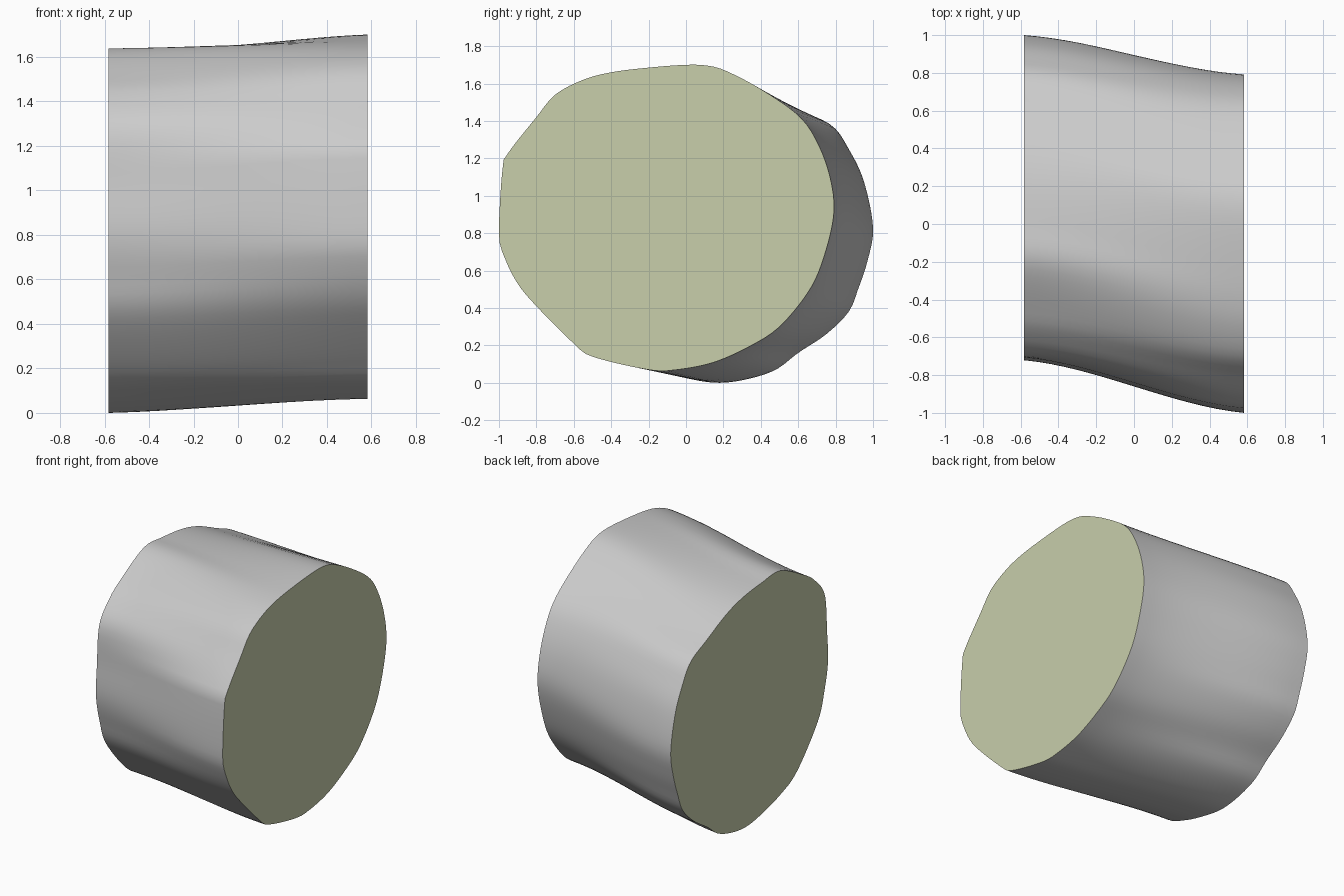
import bpy, bmesh, math
from mathutils import Vector

cube = bpy.data.objects.get("Cube")
if cube:
    bpy.data.objects.remove(cube, do_unlink=True)


def material(name, rgb):
    mat = bpy.data.materials.new(name)
    mat.use_nodes = True
    mat.diffuse_color = (*rgb, 1)
    mat.node_tree.nodes["Principled BSDF"].inputs["Base Color"].default_value = (*rgb, 1)
    return mat


# Outlines (y, z) of the two sawn ends, clockwise from the top
LEFT_END = [(0, 1.70), (.12, 1.695), (.22, 1.665), (.4, 1.57), (.6, 1.43), (.7, 1.29),
            (.77, 1.1), (.79, .9), (.73, .65), (.65, .48), (.5, .3), (.35, .2), (.15, .11),
            (-.05, .07), (-.2, .07), (-.5, .14), (-.6, .21), (-.8, .41), (-.9, .53),
            (-.97, .67), (-1, .8), (-.98, 1.15), (-.95, 1.23), (-.8, 1.42), (-.7, 1.54),
            (-.55, 1.62), (-.4, 1.66), (-.2, 1.685)]
RIGHT_END = [(-.2, 1.63), (0, 1.625), (.22, 1.6), (.4, 1.55), (.6, 1.46), (.78, 1.375),
             (.87, 1.25), (.95, 1.08), (1, .83), (.97, .65), (.92, .5), (.87, .38), (.75, .26),
             (.6, .16), (.48, .07), (.33, .02), (.17, 0), (0, .025), (-.2, .08), (-.38, .17),
             (-.61, .43), (-.68, .61), (-.72, .8), (-.71, 1.02), (-.685, 1.28),
             (-.575, 1.42), (-.46, 1.5)]
SIDES, RINGS, HALF = 128, 16, .583


def radii(outline, centre):
    """Smooth the closed outline, then sample its radius at even angles."""
    pts = [Vector(p) for p in outline]
    n, polar = len(pts), []
    for i in range(n):
        a, b, c, d = (pts[(i + k) % n] for k in (-1, 0, 1, 2))
        for s in range(8):
            t = s / 8
            p = b + .5 * t * (c - a + t * (2*a - 5*b + 4*c - d + t * (3*(b - c) + d - a)))
            v = p - centre
            polar.append((math.atan2(v.y, v.x) % math.tau, v.length))
    polar.sort()
    first, last = polar[0], polar[-1]
    polar = [(last[0] - math.tau, last[1])] + polar + [(first[0] + math.tau, first[1])]
    result = []
    for i in range(SIDES):
        angle = math.tau * i / SIDES
        k = next(j for j in range(1, len(polar)) if polar[j][0] > angle)
        (a0, r0), (a1, r1) = polar[k - 1], polar[k]
        result.append(r0 + (r1 - r0) * (angle - a0) / max(a1 - a0, 1e-6))
    return result


# Log body lofted between the ends, with a gentle S bend
centre_r, centre_l = Vector((.14, .82)), Vector((-.1, .88))
rad_r, rad_l = radii(RIGHT_END, centre_r), radii(LEFT_END, centre_l)
bm = bmesh.new()
rings = []
for j in range(RINGS + 1):
    t = j / RINGS
    blend = .4 * t + .6 * t * t * (3 - 2 * t)
    c = centre_r.lerp(centre_l, blend)
    ring = []
    for i in range(SIDES):
        angle = math.tau * i / SIDES
        r = rad_r[i] + (rad_l[i] - rad_r[i]) * blend
        ring.append(bm.verts.new((HALF * (2 * t - 1), c.x + r * math.cos(angle),
                                  c.y + r * math.sin(angle))))
    rings.append(ring)
for low, high in zip(rings, rings[1:]):
    for i in range(SIDES):
        k = (i + 1) % SIDES
        bm.faces.new((low[i], low[k], high[k], high[i])).smooth = True

# Sawn end faces
for ring in (rings[0], rings[-1]):
    bm.faces.new(ring).material_index = 1
bmesh.ops.recalc_face_normals(bm, faces=bm.faces[:])

mesh = bpy.data.meshes.new("log")
bm.to_mesh(mesh)
bm.free()
mesh.materials.append(material("grey bark", (.6, .6, .6)))
mesh.materials.append(material("pale green wood", (.58, .62, .41)))
log = bpy.data.objects.new("log", mesh)
bpy.context.collection.objects.link(log)
bpy.context.view_layer.objects.active = log
log.select_set(True)
bpy.ops.object.shade_smooth_by_angle(angle=math.radians(40))
